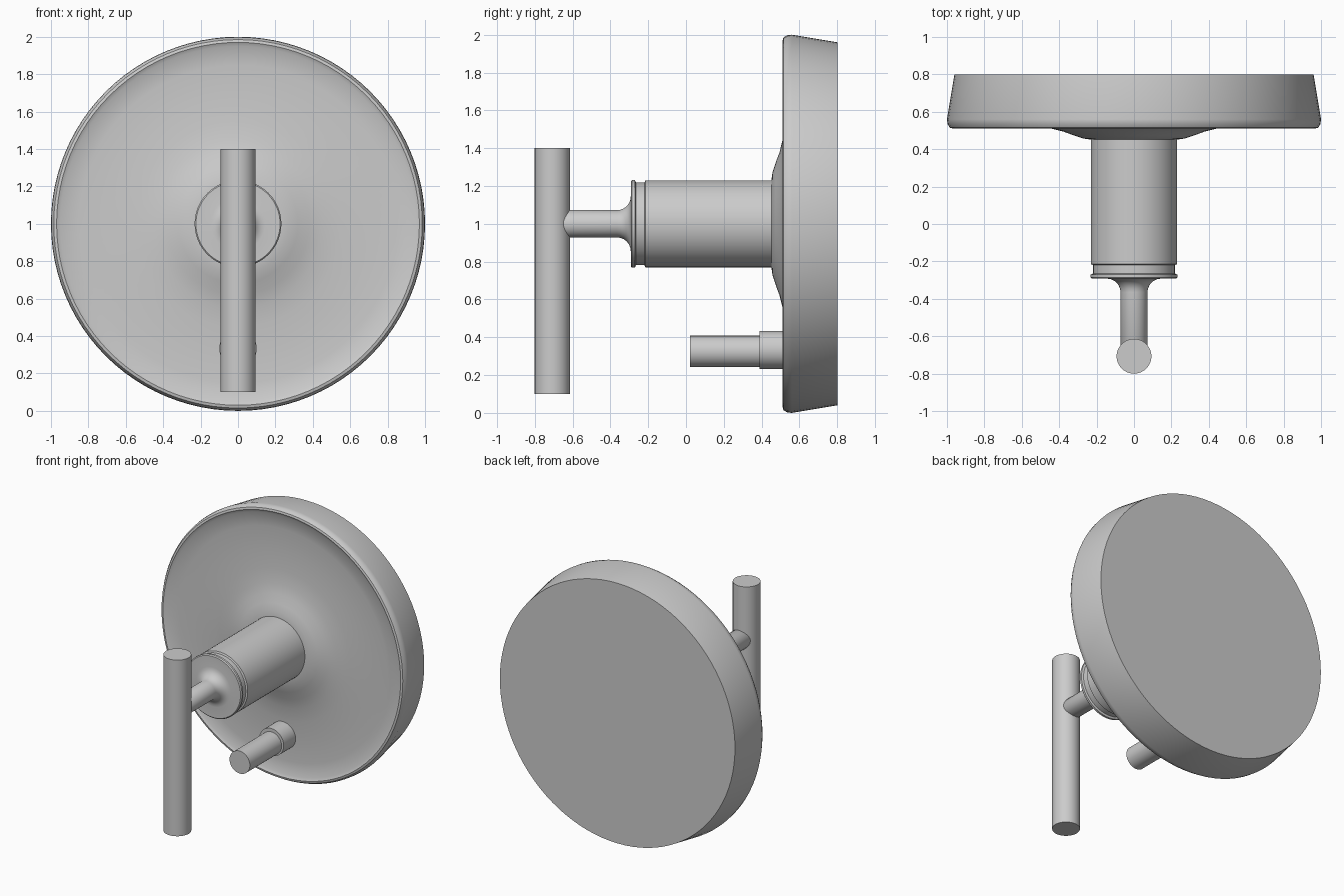
import bpy, bmesh, math
from mathutils import Vector

if "Cube" in bpy.data.objects:
    bpy.data.objects.remove(bpy.data.objects["Cube"])


def lathe(name, profile, origin, vertical=False, seg=64):
    """Revolve (radius, distance) points around the y axis, or the z axis."""
    bm = bmesh.new()
    ox, oy, oz = origin
    rings = []
    for r, d in profile:
        if r == 0:
            p = (ox, oy, oz + d) if vertical else (ox, oy + d, oz)
            rings.append([bm.verts.new(p)])
            continue
        ring = []
        for i in range(seg):
            a = 2 * math.pi * i / seg
            u, v = r * math.cos(a), r * math.sin(a)
            p = (ox + u, oy + v, oz + d) if vertical else (ox + u, oy + d, oz + v)
            ring.append(bm.verts.new(p))
        rings.append(ring)
    for a, b in zip(rings, rings[1:]):
        for i in range(seg):
            j = (i + 1) % seg
            if len(a) == 1:
                bm.faces.new((a[0], b[i], b[j]))
            elif len(b) == 1:
                bm.faces.new((a[i], b[0], a[j]))
            else:
                bm.faces.new((a[i], b[i], b[j], a[j]))
    bmesh.ops.recalc_face_normals(bm, faces=bm.faces)
    mesh = bpy.data.meshes.new(name)
    bm.to_mesh(mesh)
    bm.free()
    ob = bpy.data.objects.new(name, mesh)
    bpy.context.collection.objects.link(ob)
    bpy.ops.object.select_all(action='DESELECT')
    ob.select_set(True)
    bpy.context.view_layer.objects.active = ob
    bpy.ops.object.shade_smooth_by_angle(angle=math.radians(32))
    return ob


# Round wall plate: tapered rim, shallow dished face, flare around the body
lathe("wall_plate", [
    (0, 0.80), (0.96, 0.80), (1.0, 0.56), (0.997, 0.535), (0.985, 0.515),
    (0.97, 0.511), (0.95, 0.522), (0.85, 0.53), (0.7, 0.53), (0.55, 0.523),
    (0.45, 0.512), (0.38, 0.495), (0.32, 0.473), (0.27, 0.457), (0.22, 0.45),
    (0, 0.45)], (0, 0, 1.0), seg=96)

# Valve body with a groove and front lip, filleting into the thin neck
fillet = [(0.145 - 0.073 * math.sin(t * math.pi / 12),
           -0.365 + 0.073 * math.cos(t * math.pi / 12)) for t in range(7)]
lathe("valve_body", [
    (0, 0.47), (0.23, 0.47), (0.23, -0.215), (0.218, -0.22), (0.218, -0.265),
    (0.232, -0.27), (0.232, -0.285), (0.225, -0.292)] + fillet +
    [(0.072, -0.65), (0.06, -0.67), (0, -0.67)], (0, 0, 1.0))

# Vertical bar handle
lathe("handle_bar", [(0, 0.10), (0.093, 0.10), (0.093, 1.40), (0, 1.40)],
      (0, -0.707, 0), vertical=True)

# Lower diverter: collar and pin
lathe("diverter_collar", [(0, 0.55), (0.1, 0.55), (0.1, 0.39), (0, 0.39)],
      (0, 0, 0.333))
lathe("diverter_pin", [(0, 0.42), (0.083, 0.42), (0.083, 0.02), (0, 0.02)],
      (0, 0, 0.325))
